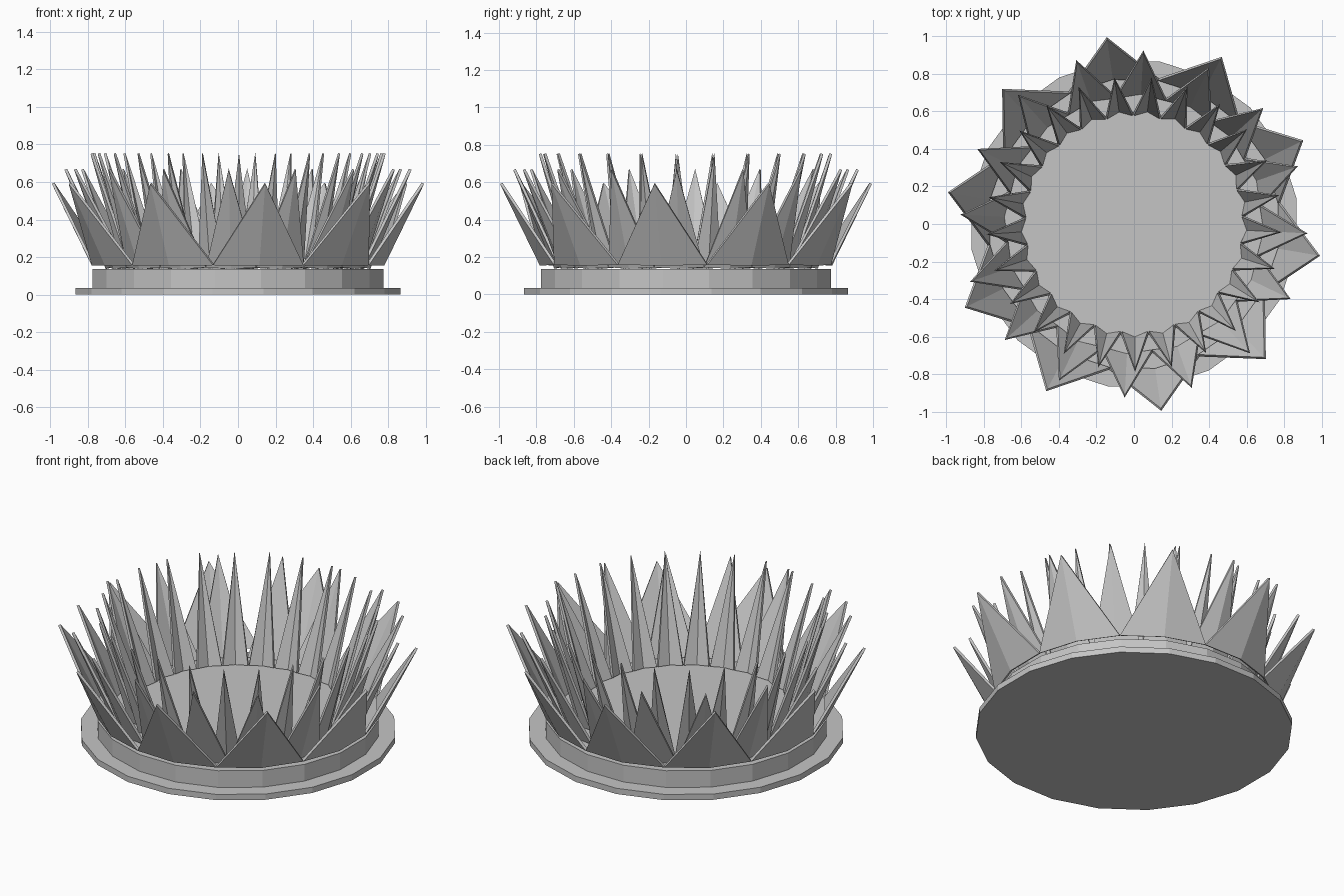
import bpy
import bmesh
from math import cos, sin, pi, radians

cube = bpy.data.objects.get("Cube")
if cube:
    bpy.data.objects.remove(cube, do_unlink=True)

grey = bpy.data.materials.new("plain grey")
grey.use_nodes = True
grey.diffuse_color = (0.56, 0.56, 0.56, 1)
grey.node_tree.nodes["Principled BSDF"].inputs["Base Color"].default_value = grey.diffuse_color


def add_object(name, bm):
    mesh = bpy.data.meshes.new(name)
    bm.to_mesh(mesh)
    bm.free()
    mesh.materials.append(grey)
    obj = bpy.data.objects.new(name, mesh)
    bpy.context.collection.objects.link(obj)
    return obj


def polar(radius, angle, z):
    return (radius * cos(angle), radius * sin(angle), z)


def disc(name, apothem, bottom, top, sides=20):
    """Flat-sided disc with a flat side facing each axis."""
    bm = bmesh.new()
    radius = apothem / cos(pi / sides)
    ring = [bm.verts.new(polar(radius, (2 * i + 1) * pi / sides, bottom)) for i in range(sides)]
    base = bm.faces.new(ring)
    lid = bmesh.ops.extrude_face_region(bm, geom=[base])["geom"]
    for v in lid:
        if isinstance(v, bmesh.types.BMVert):
            v.co.z = top
    bmesh.ops.recalc_face_normals(bm, faces=bm.faces)
    return add_object(name, bm)


def petal_ring(name, count, offset, corner_r, ridge_r, corner_z, ridge_z, tip_r, tip_z):
    """Ring of pointed petals, each folded along a central ridge."""
    bm = bmesh.new()
    half = pi / count
    for i in range(count):
        a = radians(offset) + 2 * half * i
        left = bm.verts.new(polar(corner_r, a - half, corner_z))
        ridge = bm.verts.new(polar(ridge_r, a, ridge_z))
        right = bm.verts.new(polar(corner_r, a + half, corner_z))
        tip = bm.verts.new(polar(tip_r, a, tip_z))
        bm.faces.new((left, ridge, tip))
        bm.faces.new((ridge, right, tip))
    obj = add_object(name, bm)
    shell = obj.modifiers.new("Thickness", "SOLIDIFY")
    shell.thickness = 0.015
    shell.offset = -1
    return obj


# Stepped base
disc("base_plate", 0.865, 0, 0.035)
disc("base_drum", 0.775, 0.035, 0.137)

# Three rings of petals, taller and steeper toward the middle
petal_ring("outer_petals", 10, -9.7, 0.787, 0.79, 0.157, 0.155, 1.005, 0.59)
petal_ring("middle_petals", 16, -3.1, 0.69, 0.705, 0.145, 0.137, 0.925, 0.665)
petal_ring("inner_petals", 25, -3.2, 0.59, 0.615, 0.145, 0.137, 0.787, 0.75)
